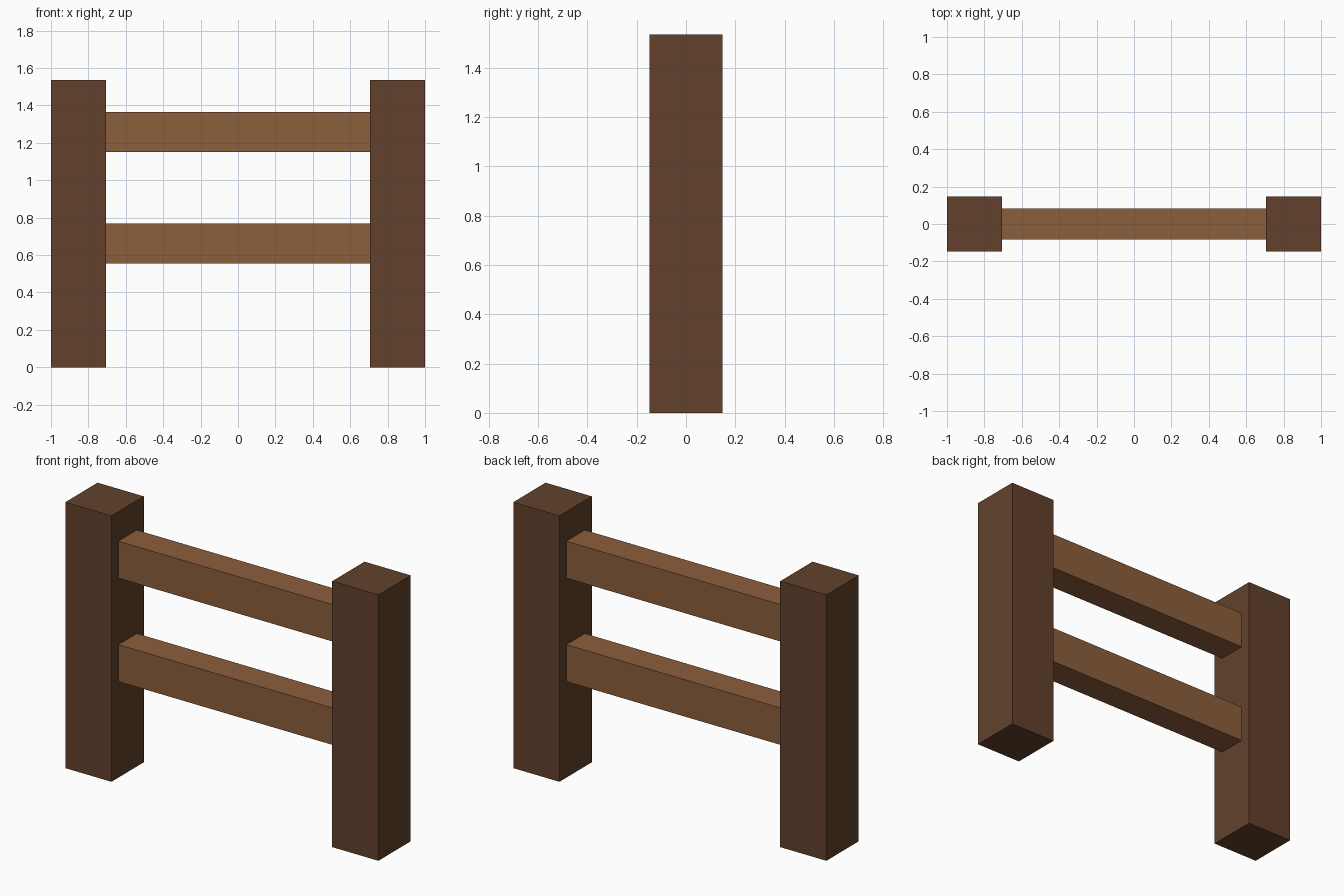
import bpy

cube = bpy.data.objects.get("Cube")
if cube:
    bpy.data.objects.remove(cube, do_unlink=True)


def material(name, rgb):
    mat = bpy.data.materials.new(name)
    mat.use_nodes = True
    mat.diffuse_color = (*rgb, 1)
    mat.node_tree.nodes["Principled BSDF"].inputs["Base Color"].default_value = (*rgb, 1)
    return mat


def box(name, center, size, mat):
    bpy.ops.mesh.primitive_cube_add(size=1, location=center)
    obj = bpy.context.object
    obj.name = obj.data.name = name
    obj.scale = size
    bpy.ops.object.transform_apply(location=False, rotation=False, scale=True)
    obj.data.materials.append(mat)
    return obj


dark_wood = material("dark brown wood", (0.122, 0.053, 0.025))
light_wood = material("light brown wood", (0.258, 0.112, 0.045))

POST_WIDTH = 0.295
POST_HEIGHT = 1.535
POST_X = 1 - POST_WIDTH / 2

# Square posts at each end
for side, sign in (("left", 1), ("right", -1)):
    box(f"{side}_post", (sign * POST_X, 0, POST_HEIGHT / 2),
        (POST_WIDTH, POST_WIDTH, POST_HEIGHT), dark_wood)

# Horizontal rails, butting against the inner faces of the posts
rail_length = 2 * (1 - POST_WIDTH)
for name, z in (("lower_rail", 0.661), ("upper_rail", 1.258)):
    box(name, (0, 0, z), (rail_length, 0.168, 0.213), light_wood)
